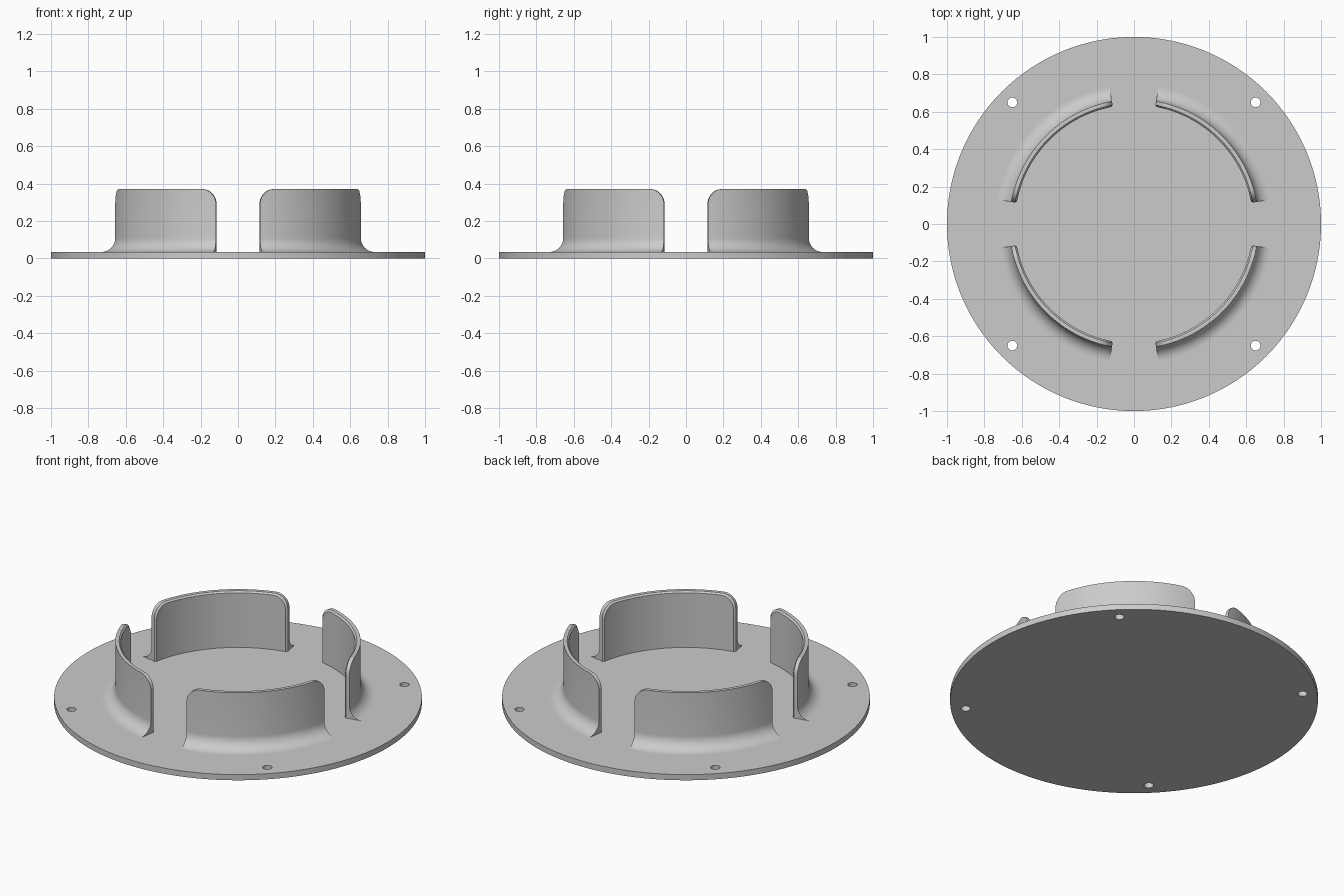
import bpy, bmesh, math

if "Cube" in bpy.data.objects:
    bpy.data.objects.remove(bpy.data.objects["Cube"])

grey = bpy.data.materials.new("plain grey")
grey.diffuse_color = (0.6, 0.6, 0.6, 1)
grey.use_nodes = True
grey.node_tree.nodes["Principled BSDF"].inputs["Base Color"].default_value = grey.diffuse_color

PLATE_T, TOP = 0.034, 0.37
R_IN, R_OUT, FILLET = 0.637, 0.667, 0.075
CORNER, BEVEL = 0.08, 0.009
HALF = math.radians(45 - 10.2)


def finish(bm, name):
    bmesh.ops.recalc_face_normals(bm, faces=bm.faces)
    me = bpy.data.meshes.new(name)
    bm.to_mesh(me)
    bm.free()
    me.materials.append(grey)
    ob = bpy.data.objects.new(name, me)
    bpy.context.collection.objects.link(ob)
    return ob


def smooth(ob):
    bpy.ops.object.select_all(action='DESELECT')
    ob.select_set(True)
    bpy.context.view_layer.objects.active = ob
    bpy.ops.object.shade_smooth_by_angle(angle=math.radians(30))


def cylinder(bm, r, z0, z1, n, x=0, y=0):
    ring = [(x + r * math.cos(2 * math.pi * i / n), y + r * math.sin(2 * math.pi * i / n))
            for i in range(n)]
    lo = [bm.verts.new((*p, z0)) for p in ring]
    hi = [bm.verts.new((*p, z1)) for p in ring]
    bm.faces.new(lo[::-1])
    bm.faces.new(hi)
    for i in range(n):
        j = (i + 1) % n
        bm.faces.new((lo[i], lo[j], hi[j], hi[i]))


# round base plate with four screw holes
bm = bmesh.new()
cylinder(bm, 1.0, 0, PLATE_T, 128)
plate = finish(bm, "base_plate")

bm = bmesh.new()
for sx in (-1, 1):
    for sy in (-1, 1):
        cylinder(bm, 0.026, -0.1, 0.2, 24, sx * 0.65, sy * 0.65)
cutter = finish(bm, "hole_cutter")
cutter.hide_render = True
cutter.hide_set(True)
mod = plate.modifiers.new("screw_holes", 'BOOLEAN')
mod.operation = 'DIFFERENCE'
mod.solver = 'EXACT'
mod.object = cutter
bpy.context.view_layer.objects.active = plate
bpy.ops.object.modifier_apply(modifier=mod.name)
bpy.data.objects.remove(cutter)
smooth(plate)

# columns along a wall: (angle from its middle, height), rounded upper corners
corner = []
for i in range(11):
    t = math.pi / 2 * i / 10
    corner.append((HALF - CORNER * (1 - math.sin(t)) / R_OUT,
                   TOP - CORNER * (1 - math.cos(t))))
edge = corner[0][0]
middle = [(-edge + 2 * edge * i / 24, TOP) for i in range(1, 24)]
columns = [(-a, h) for a, h in reversed(corner)] + middle + corner


def section(a, h):
    """Closed wall cross-section: bevelled inner rim, foot fillet outside."""
    low = PLATE_T - 0.004
    a_in = a * (1 - BEVEL / R_IN / HALF)
    pts = [(R_IN, a_in, low), (R_IN, a_in, h - BEVEL),
           (R_IN + BEVEL, a, h), (R_OUT, a, h)]
    for i in range(11):
        t = math.pi / 2 * i / 10
        pts.append((R_OUT + FILLET * (1 - math.cos(t)), a,
                    PLATE_T + FILLET * (1 - math.sin(t))))
    pts += [(R_OUT + FILLET, a, low), (R_IN + BEVEL, a, low)]
    return pts


# four curved retaining walls
for k, name in enumerate(("back_right", "back_left", "front_left", "front_right")):
    mid = math.pi / 4 + k * math.pi / 2
    bm = bmesh.new()
    rows = [[bm.verts.new((r * math.cos(mid + a), r * math.sin(mid + a), z))
             for r, a, z in section(*col)] for col in columns]
    n = len(rows[0])
    for p, q in zip(rows, rows[1:]):
        for i in range(n):
            j = (i + 1) % n
            bm.faces.new((p[i], p[j], q[j], q[i]))
    for row in (rows[0], rows[-1]):
        bm.faces.new((row[0], row[1], row[2], row[-1]))
        bm.faces.new(row[2:])
    smooth(finish(bm, name + "_wall"))
